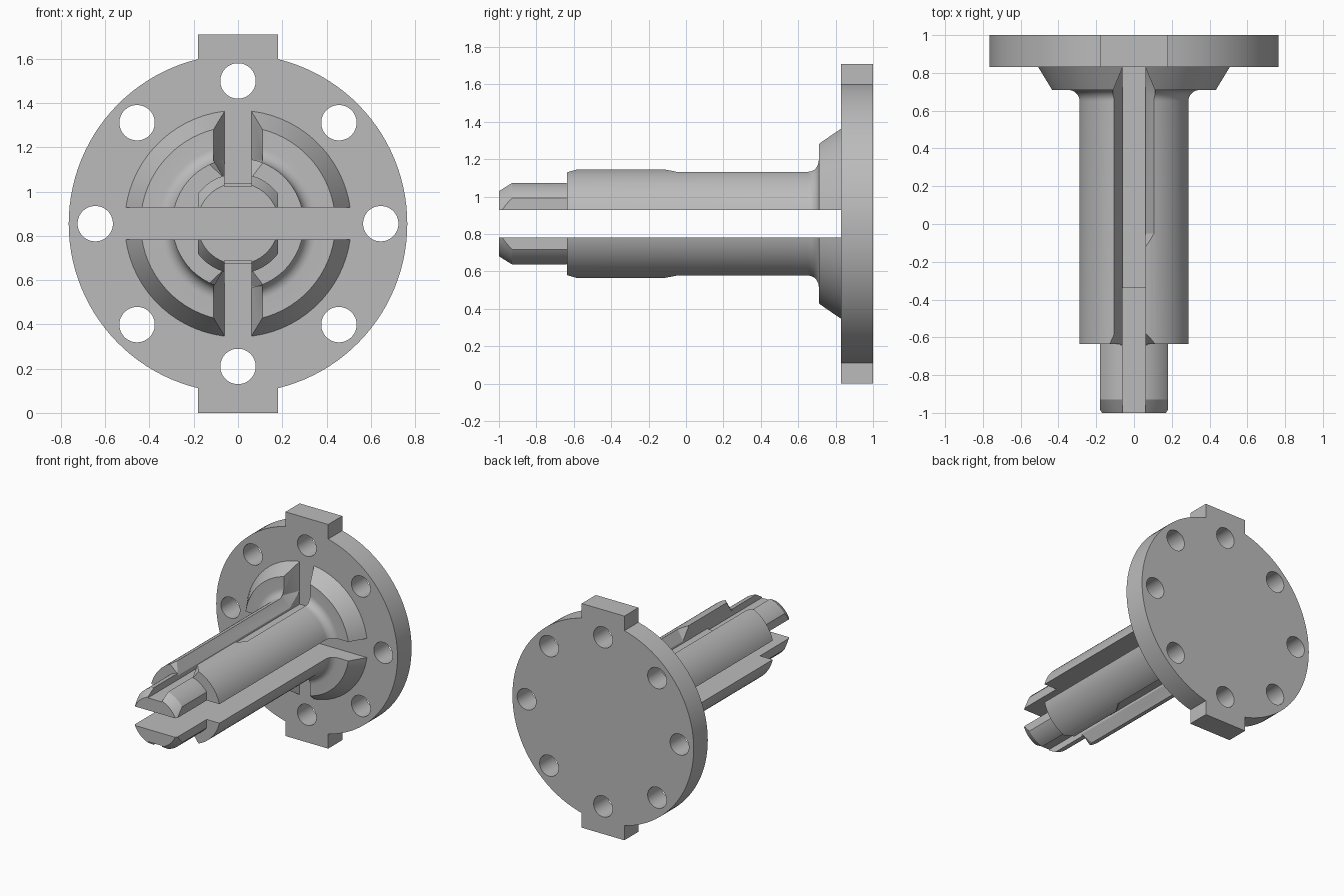
import bpy, bmesh, math
from mathutils import Vector

cube = bpy.data.objects.get("Cube")
if cube:
    bpy.data.objects.remove(cube, do_unlink=True)

AXIS_Z = 0.855      # height of the shaft axis
FACE_Y = 0.83       # front face of the flange
SHOULDER_Y = -0.635  # front end of the thick shaft

grey = bpy.data.materials.new("plain grey")
grey.use_nodes = True
grey.diffuse_color = (0.5, 0.5, 0.5, 1)
grey.node_tree.nodes["Principled BSDF"].inputs["Base Color"].default_value = (0.5, 0.5, 0.5, 1)


def loft(name, rings):
    """Closed solid skinned through equal rings, given relative to the axis."""
    bm = bmesh.new()
    rows = [[bm.verts.new(Vector(p) + Vector((0, 0, AXIS_Z))) for p in r] for r in rings]
    n = len(rows[0])
    for a, b in zip(rows, rows[1:]):
        for i in range(n):
            j = (i + 1) % n
            bm.faces.new((a[i], a[j], b[j], b[i]))
    bm.faces.new(rows[0])
    bm.faces.new(rows[-1])
    bmesh.ops.recalc_face_normals(bm, faces=bm.faces)
    mesh = bpy.data.meshes.new(name)
    bm.to_mesh(mesh)
    bm.free()
    ob = bpy.data.objects.new(name, mesh)
    bpy.context.collection.objects.link(ob)
    mesh.materials.append(grey)
    return ob


def lathe(name, profile, n=72):
    """Turn (radius, y) points around the shaft axis."""
    turns = [math.tau * (i + 0.5) / n for i in range(n)]
    return loft(name, [[(r * math.cos(t), y, r * math.sin(t)) for t in turns]
                       for r, y in profile])


def box(name, x0, x1, y0, y1, z0, z1):
    return loft(name, [[(x0, y, z0), (x1, y, z0), (x1, y, z1), (x0, y, z1)]
                       for y in (y0, y1)])


def boolean(target, tool, operation="DIFFERENCE"):
    mod = target.modifiers.new("cut", "BOOLEAN")
    mod.operation, mod.object, mod.solver = operation, tool, "EXACT"
    bpy.context.view_layer.objects.active = target
    bpy.ops.object.modifier_apply(modifier=mod.name)
    bpy.data.objects.remove(tool, do_unlink=True)


# Flange: disc outline with a square tab at top and bottom
R, TAB_X = 0.765, 0.18
end = math.pi / 2 - math.asin(TAB_X / R)
arc = [-end + 2 * end * i / 48 for i in range(49)]
half = [(R * math.cos(t), R * math.sin(t)) for t in arc] + [(TAB_X, AXIS_Z)]
outline = half + [(-x, -z) for x, z in half]
# insert the two remaining tab corners
outline.insert(len(half), (-TAB_X, AXIS_Z))
outline.append((TAB_X, -AXIS_Z))
flange = loft("flange", [[(x, y, z) for x, z in outline] for y in (FACE_Y, 1)])

# Ring of bolt holes
for k in range(8):
    t = k * math.pi / 4
    hole = lathe("hole_cutter", [(0.08, 0.7), (0.08, 1.1)], 40)
    hole.location = (0.645 * math.cos(t), 0, 0.645 * math.sin(t))
    bpy.context.view_layer.update()
    boolean(flange, hole)

# Shaft with filleted conical boss
fillet = [(0.357 - 0.06 * math.cos(a), 0.65 + 0.06 * math.sin(a))
          for a in (math.pi / 2 * i / 8 for i in range(9))]
shaft = lathe("slotted_shaft", [(0.297, SHOULDER_Y)] + fillet + [(0.44, 0.71), (0.512, FACE_Y)])

# Chamfered nose with flat sides
nose = lathe("nose", [(0.184, -1), (0.226, -0.93), (0.226, -0.6)])
boolean(nose, box("flat_sides", -0.18, 0.18, -1.2, 0, -0.5, 0.5), "INTERSECT")
boolean(shaft, nose, "UNION")

# Wide slot across the whole shaft
boolean(shaft, box("wide_slot", -1, 1, -1.2, 0.95, -0.0725, 0.0725))

# Keyway plan: flared mouth, narrow start on one side, tapering into the boss
plan = [(-0.15, -0.64), (-0.11, -0.58), (-0.11, 0.71), (-0.06, FACE_Y), (-0.06, 0.95),
        (0.06, 0.95), (0.06, FACE_Y), (0.11, 0.71), (0.11, -0.05), (0.061, -0.12),
        (0.061, -0.58), (0.125, -0.64)]

for s in (1, -1):
    # narrow grooves, the front one slightly deeper
    lo, hi = sorted((s * 0.167, s * 0.8))
    boolean(shaft, box("front_groove", -0.06, 0.06, -1.2, -0.34, lo, hi))
    lo, hi = sorted((s * 0.183, s * 0.8))
    boolean(shaft, box("rear_groove", -0.06, 0.06, -0.36, 0.95, lo, hi))
    # sloping walls that widen the groove
    low = [(math.copysign(min(abs(x), 0.06), x), y, s * 0.2) for x, y in plan]
    flare = loft("keyway_flare", [low] + [[(x, y, s * z) for x, y in plan] for z in (0.285, 0.8)])
    bm = bmesh.new()
    bm.from_mesh(flare.data)
    bmesh.ops.triangulate(bm, faces=bm.faces)
    bm.to_mesh(flare.data)
    bm.free()
    boolean(shaft, flare)

# Smooth round faces, crisp edges
for ob in (flange, shaft):
    bpy.ops.object.select_all(action="DESELECT")
    ob.select_set(True)
    bpy.context.view_layer.objects.active = ob
    bpy.ops.object.shade_smooth_by_angle(angle=math.radians(25))
